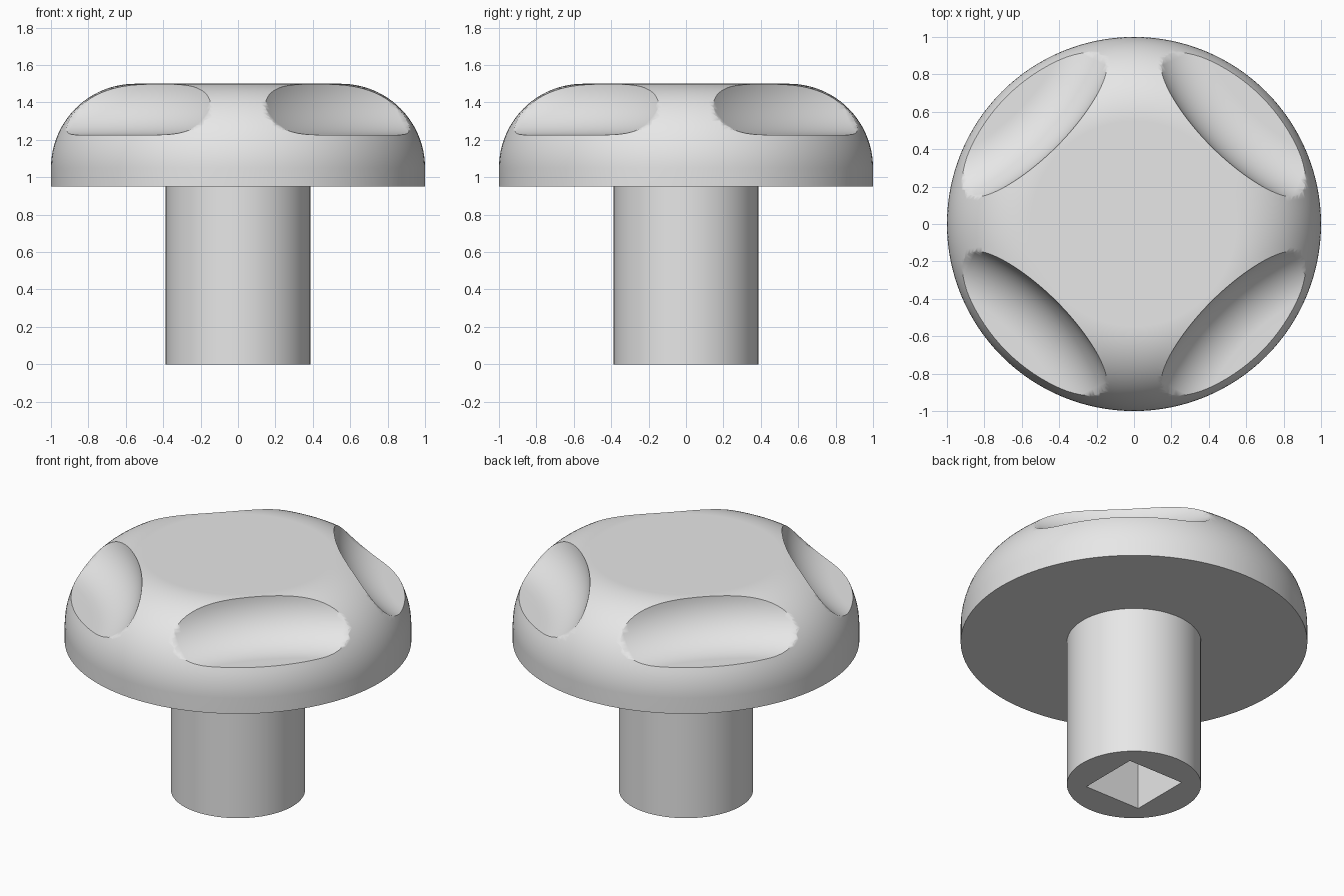
import bpy, bmesh
from math import pi, sin, cos, radians, sqrt
from mathutils import Vector

cube = bpy.data.objects.get("Cube")
if cube:
    bpy.data.objects.remove(cube, do_unlink=True)

grey = bpy.data.materials.new("plain_grey")
grey.use_nodes = True
colour = (0.8, 0.8, 0.8, 1)
grey.diffuse_color = colour
grey.node_tree.nodes["Principled BSDF"].inputs["Base Color"].default_value = colour


def add_object(name, bm, location=(0, 0, 0)):
    bmesh.ops.recalc_face_normals(bm, faces=bm.faces)
    mesh = bpy.data.meshes.new(name)
    bm.to_mesh(mesh)
    bm.free()
    mesh.materials.append(grey)
    obj = bpy.data.objects.new(name, mesh)
    obj.location = location
    bpy.context.collection.objects.link(obj)
    return obj


def lathe(name, profile, steps, location=(0, 0, 0)):
    """Revolve a closed (radius, height) profile around the vertical axis."""
    bm = bmesh.new()
    verts = [bm.verts.new((r, 0, z)) for r, z in profile]
    edges = [bm.edges.new(pair) for pair in zip(verts, verts[1:])]
    bmesh.ops.spin(bm, geom=verts + edges, axis=(0, 0, 1), cent=(0, 0, 0),
                   angle=2 * pi, steps=steps)
    bmesh.ops.remove_doubles(bm, verts=bm.verts, dist=0.0001)
    return add_object(name, bm, location)


def arc(cx, cz, radius, start, end, count):
    angles = [radians(start + (end - start) * i / count) for i in range(count + 1)]
    return [(cx + radius * cos(a), cz + radius * sin(a)) for a in angles]


def activate(obj):
    bpy.ops.object.select_all(action='DESELECT')
    obj.select_set(True)
    bpy.context.view_layer.objects.active = obj


def cut(obj, cutter):
    activate(obj)
    mod = obj.modifiers.new("cut", 'BOOLEAN')
    mod.operation = 'DIFFERENCE'
    mod.solver = 'EXACT'
    mod.object = cutter
    bpy.ops.object.modifier_apply(modifier=mod.name)
    bpy.data.objects.remove(cutter, do_unlink=True)


def smooth(obj):
    activate(obj)
    bpy.ops.object.shade_smooth_by_angle(angle=radians(50))
    obj.modifiers.new("even_shading", 'WEIGHTED_NORMAL').keep_sharp = True


# Head: a disc with a generously rounded upper edge
UNDERSIDE, TOP, ROUND = 0.95, 1.5, 0.45
head = lathe("knob_head",
             [(0, UNDERSIDE), (1, UNDERSIDE)]
             + arc(1 - ROUND, TOP - ROUND, ROUND, 0, 90, 24)
             + [(0, TOP)], 128)

# Four finger scoops on the diagonals: flat floor, filleted up into the wall
FLOOR, FILLET, REACH, DISTANCE = 1.227, 0.28, 1.515, 2.1
scoop = ([(0, FLOOR)]
         + arc(REACH - FILLET, FLOOR + FILLET, FILLET, -90, 0, 20)
         + [(REACH, 1.7), (0, 1.7)])
for sx in (-1, 1):
    for sy in (-1, 1):
        spot = Vector((sx, sy, 0)) * DISTANCE / sqrt(2)
        cutter = lathe("scoop_cutter", scoop, 240, spot)
        cutter.hide_render = True
        cut(head, cutter)
smooth(head)

# Stem with a square socket in its lower end
STEM, SOCKET, DEPTH = 0.387, 0.39, 0.7
stem = lathe("stem", [(0, 0), (STEM, 0), (STEM, UNDERSIDE + 0.01),
                      (0, UNDERSIDE + 0.01)], 96)
bm = bmesh.new()
bmesh.ops.create_cube(bm, size=1)
bmesh.ops.scale(bm, vec=(SOCKET, SOCKET, 2 * DEPTH), verts=bm.verts)
socket = add_object("socket_cutter", bm)
socket.hide_render = True
cut(stem, socket)
smooth(stem)
